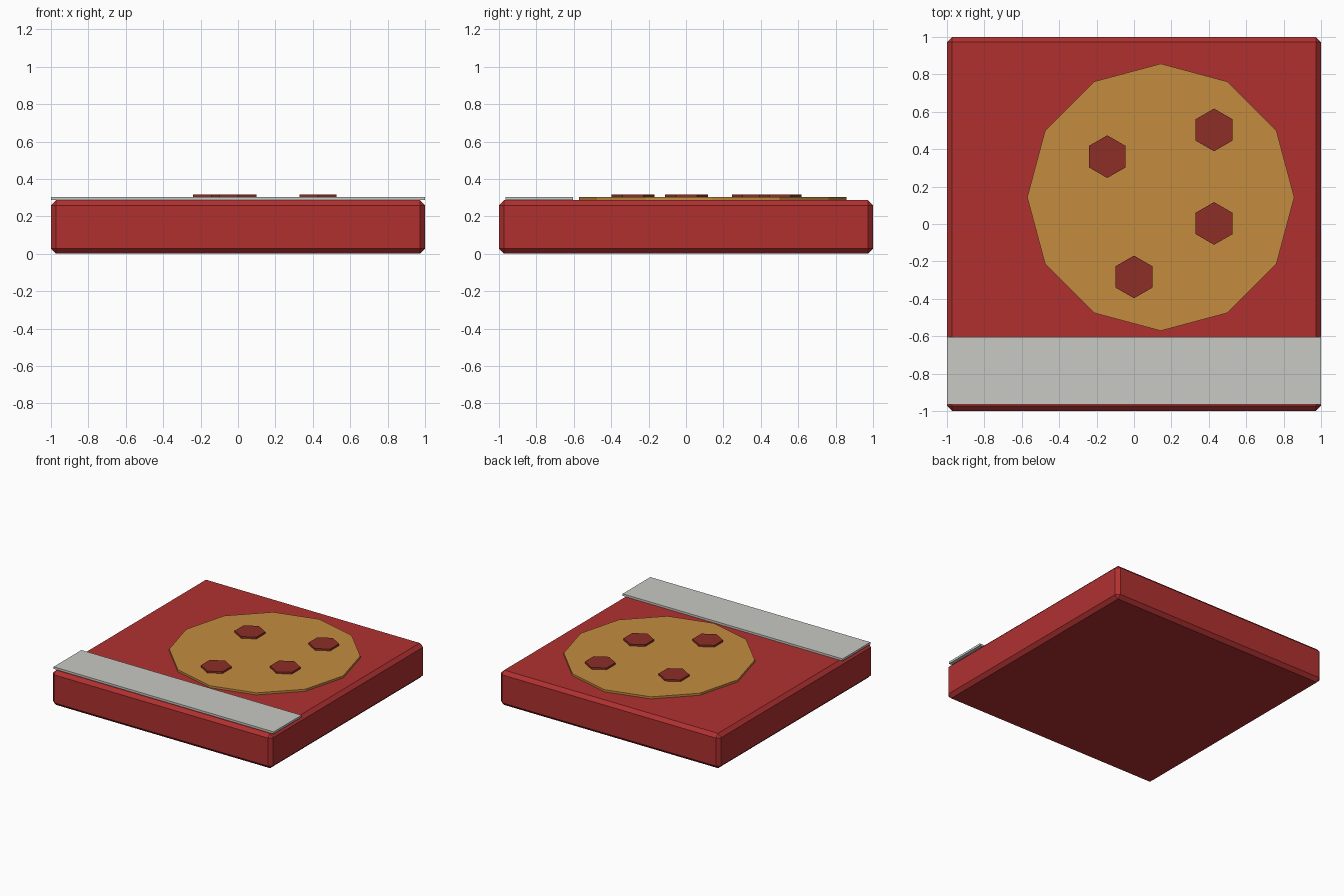
import bpy

if "Cube" in bpy.data.objects:
    bpy.data.objects.remove(bpy.data.objects["Cube"])


def material(name, r, g, b):
    # 0-255 sRGB to linear
    def lin(c):
        c /= 255
        return c / 12.92 if c <= 0.04045 else ((c + 0.055) / 1.055) ** 2.4
    m = bpy.data.materials.new(name)
    m.diffuse_color = (lin(r), lin(g), lin(b), 1)
    m.use_nodes = True
    m.node_tree.nodes["Principled BSDF"].inputs["Base Color"].default_value = m.diffuse_color
    return m


red = material("box_red", 176, 48, 48)
crust = material("pizza_gold", 195, 140, 63)
grey = material("strip_light_grey", 200, 200, 195)
dark_red = material("pepperoni_dark_red", 140, 46, 38)


def box(name, x0, x1, y0, y1, z0, z1, mat):
    bpy.ops.mesh.primitive_cube_add(
        size=1, location=((x0 + x1) / 2, (y0 + y1) / 2, (z0 + z1) / 2))
    ob = bpy.context.object
    ob.name = name
    ob.scale = (x1 - x0, y1 - y0, z1 - z0)
    bpy.ops.object.transform_apply(location=False, rotation=False, scale=True)
    ob.data.materials.append(mat)
    return ob


def disc(name, x, y, z0, z1, radius, sides, mat):
    bpy.ops.mesh.primitive_cylinder_add(
        vertices=sides, radius=radius, depth=z1 - z0,
        location=(x, y, (z0 + z1) / 2))
    ob = bpy.context.object
    ob.name = name
    ob.data.materials.append(mat)
    return ob


# Chamfered cardboard box
body = box("pizza_box", -1, 1, -1, 1, 0, 0.286, red)
bevel = body.modifiers.new("chamfer", 'BEVEL')
bevel.width = 0.028
bevel.segments = 1

# Pale strip along the front of the lid
box("lid_strip", -1, 1, -0.965, -0.605, 0.286, 0.303, grey)

# Pizza picture on the lid
disc("pizza", 0.143, 0.143, 0.28, 0.303, 0.714, 12, crust)

# Pepperoni slices
slices = [(-0.143, 0.36), (0.428, 0.503), (0.428, 0.003), (0, -0.283)]
for i, (x, y) in enumerate(slices, 1):
    disc(f"pepperoni_{i}", x, y, 0.298, 0.318, 0.114, 6, dark_red)
